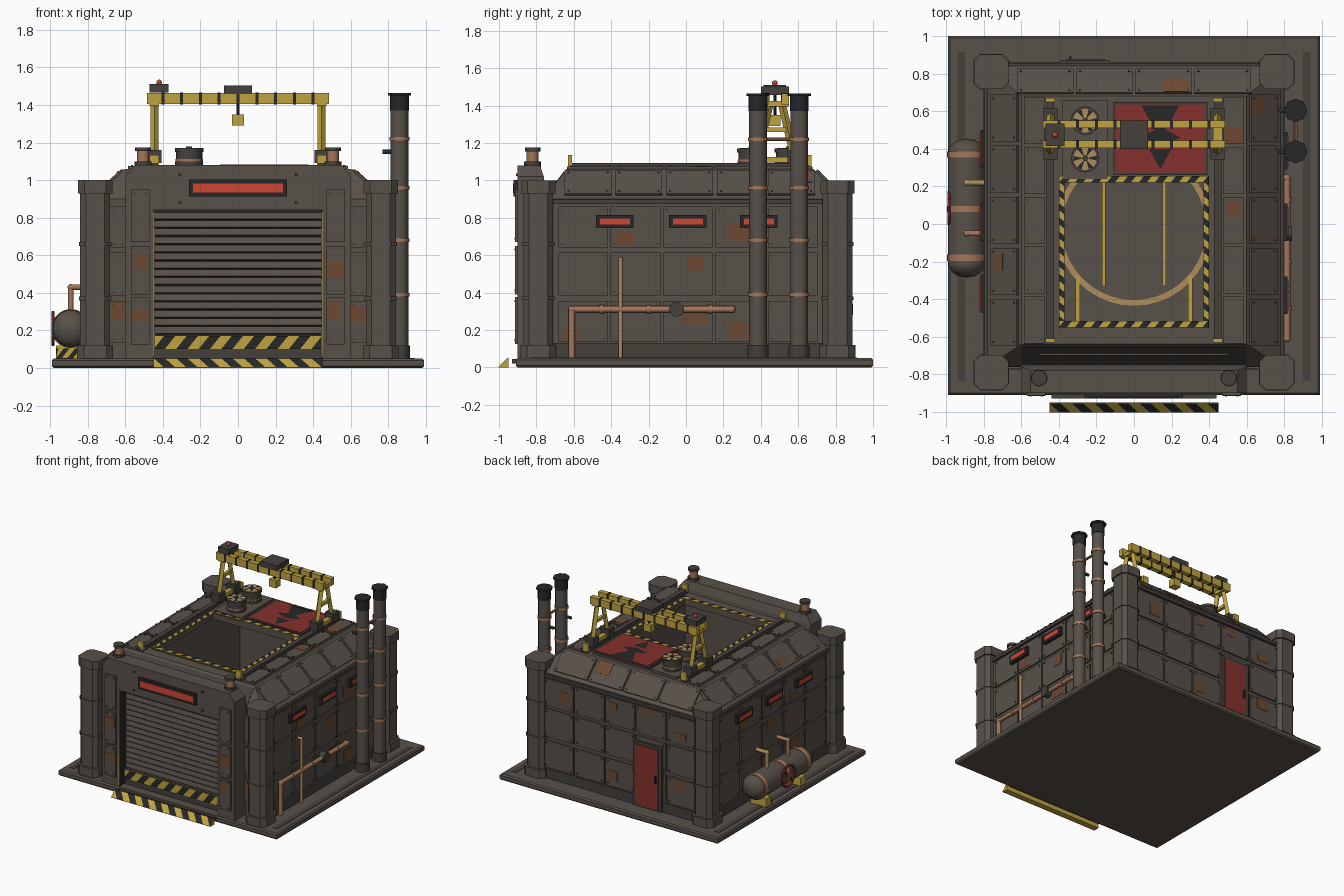
import bpy, bmesh, math, random
from mathutils import Matrix, Vector

random.seed(4)
cube = bpy.data.objects.get("Cube")
if cube:
    bpy.data.objects.remove(cube)


def material(name, *rgb):
    mat = bpy.data.materials.new(name)
    mat.use_nodes = True
    mat.diffuse_color = (*rgb, 1)
    mat.node_tree.nodes["Principled BSDF"].inputs["Base Color"].default_value = (*rgb, 1)
    return mat


WALL = material("warm grey steel", .098, .082, .068)
TRIM = material("dark grey steel", .058, .052, .046)
BLACK = material("black metal", .02, .02, .021)
YELLOW = material("hazard yellow", .52, .37, .05)
RUST = material("rust brown", .15, .068, .032)
COPPER = material("copper pipe", .38, .18, .1)
TAN = material("tan brass", .42, .27, .11)
RED = material("dark red paint", .24, .03, .025)
GLOW = material("bright red panel", .62, .06, .03)
COLOURS = [WALL, TRIM, BLACK, YELLOW, RUST, COPPER, TAN, RED, GLOW]
X, Y, Z = Vector((1, 0, 0)), Vector((0, 1, 0)), Vector((0, 0, 1))


def frame(origin, u, v):
    """Local axes on a surface: u along, v up, third axis outward."""
    u, v = Vector(u).normalized(), Vector(v).normalized()
    m = Matrix((u, v, u.cross(v))).transposed().to_4x4()
    return Matrix.Translation(origin) @ m


class Part:
    def __init__(self, name):
        self.name, self.bm = name, bmesh.new()

    def paint(self, verts, mat):
        for f in {f for v in verts for f in v.link_faces}:
            f.material_index = COLOURS.index(mat)

    def box(self, c, size, mat, at=Matrix()):
        m = at @ Matrix.Translation(c) @ Matrix.Diagonal((*size, 1))
        self.paint(bmesh.ops.create_cube(self.bm, size=1, matrix=m)["verts"], mat)

    def span(self, x, y, z, mat):
        lo, hi = Vector((x[0], y[0], z[0])), Vector((x[1], y[1], z[1]))
        self.box((lo + hi) / 2, hi - lo, mat)

    def rod(self, p, q, r, mat, n=12, r2=None):
        p, q = Vector(p), Vector(q)
        m = Matrix.Translation((p + q) / 2) @ (q - p).to_track_quat("Z", "Y").to_matrix().to_4x4()
        self.paint(bmesh.ops.create_cone(self.bm, cap_ends=True, segments=n, radius1=r,
                   radius2=r if r2 is None else r2, depth=(q - p).length, matrix=m)["verts"], mat)

    def ball(self, c, size, mat):
        m = Matrix.Translation(c) @ Matrix.Diagonal((*size, 1))
        self.paint(bmesh.ops.create_uvsphere(self.bm, u_segments=14, v_segments=8, radius=1, matrix=m)["verts"], mat)

    def poly(self, pts, mat, at=Matrix()):
        f = self.bm.faces.new([self.bm.verts.new(at @ Vector(p)) for p in pts])
        f.material_index = COLOURS.index(mat)

    def loft(self, rings, mat):
        rows = [[self.bm.verts.new(p) for p in ring] for ring in rings]
        n = len(rows[0])
        for a, b in zip(rows, rows[1:]):
            for i in range(n):
                self.bm.faces.new((a[i], a[(i + 1) % n], b[(i + 1) % n], b[i]))
        self.bm.faces.new(rows[0][::-1])
        self.bm.faces.new(rows[-1])
        self.paint(sum(rows, []), mat)

    def stripes(self, at, length, width, pitch, lean=1):
        """Yellow plate with slanted black bands, from the frame's corner."""
        self.box((length / 2, width / 2, 0), (length, width, .006), YELLOW, at)
        for i in range(-1, math.ceil(length / pitch)):
            lo, hi = i * pitch, (i + .5) * pitch
            shift = width * .8
            a, b = (0, shift) if lean > 0 else (shift, 0)
            cut = lambda s: min(max(s, 0), length)
            if cut(hi + shift) - cut(lo) > .01 and cut(hi + a) + cut(hi + b) - cut(lo + a) - cut(lo + b) > .005:
                pts = [(lo + a, 0), (hi + a, 0), (hi + b, width), (lo + b, width)]
                pts = [(cut(s), t, .005) for s, t in pts]
                if pts[0] == pts[1]:
                    pts = pts[1:]
                elif pts[2] == pts[3]:
                    pts = pts[:3]
                self.poly(pts, BLACK, at)

    def panel(self, at, u, v, w, h, rust=.4):
        """Bolted armour plate, sometimes with a rust patch."""
        self.box((u, v, .004), (w, h, .018), WALL, at)
        for i in (-1, 1):
            for j in (-1, 1):
                self.box((u + i * (w / 2 - .02), v + j * (h / 2 - .02), .014), (.011, .011, .008), TRIM, at)
        if random.random() < rust:
            a, b = min(w, random.uniform(.07, .14)), min(h, random.uniform(.05, .1))
            s, t = random.uniform(-.5, .5) * (w - a), random.uniform(-.5, .5) * (h - b)
            self.box((u + s, v + t, .0135), (a, b, .004), RUST, at)

    def done(self, smooth=False):
        bmesh.ops.recalc_face_normals(self.bm, faces=self.bm.faces)
        mesh = bpy.data.meshes.new(self.name)
        self.bm.to_mesh(mesh)
        self.bm.free()
        for mat in COLOURS:
            mesh.materials.append(mat)
        if smooth:
            mesh.shade_smooth()
            mesh.set_sharp_from_angle(angle=math.radians(40))
        bpy.context.collection.objects.link(bpy.data.objects.new(self.name, mesh))


def rect(x, y0, y1, z):
    return [(-x, y0, z), (x, y0, z), (x, y1, z), (-x, y1, z)]


# Ground slab with entry ramp
p = Part("base_slab")
p.loft([rect(.98, -.9, .99, 0), rect(.99, -.91, 1, .01), rect(.99, -.91, 1, .04), rect(.98, -.9, .99, .05)], WALL)
for s in (-1, 1):
    p.box((s * .92, .04, .051), (.04, 1.75, .004), TRIM)
p.span((-.44, .44), (-.93, -.9), (.02, .045), TRIM)
p.loft([[(x, -1, 0), (x, -.95, 0), (x, -.95, .05)] for x in (-.45, .45)], YELLOW)
p.stripes(frame((-.45, -1, .001), X, (0, 1, 1)), .9, .068, .12, -1)
p.done()

# Hollow main hall with sloped eaves and a roof opening
p = Part("main_hall")
p.loft([rect(.78, -.76, .84, .05), rect(.78, -.76, .84, .9), rect(.6, -.64, .68, 1.06),
        rect(.4, -.55, .25, 1.06), rect(.4, -.55, .25, 1), rect(.5, -.7, .74, 1), rect(.5, -.7, .74, .07)], WALL)
for s in (-1, 1):
    p.box((s * .785, .04, .09), (.03, 1.6, .08), TRIM)
    p.box((s * .785, .04, .885), (.025, 1.6, .025), TRIM)
p.box((0, .845, .09), (1.5, .03, .08), TRIM)
p.box((0, .845, .885), (1.5, .025, .025), TRIM)
p.box((0, .1, -.002), (1.2, .16, .01), TRIM, frame((0, -.76, .9), X, (0, .12, .16)))
p.done()

# Armour plates on walls and eaves
p = Part("wall_panels")
ROWS = [(.245, .22), (.5, .23), (.75, .22)]
walls = [frame((.78, .01, 0), Y, Z), frame((-.78, .01, 0), -Y, Z), frame((0, .84, 0), -X, Z)]
for wall in walls:
    for col in range(-2, 3):
        for v, h in ROWS:
            p.panel(wall, col * .28, v, .265, h)
for s in (-1, 1):
    eave = frame((s * .78, .02, .9), s * Y, (-s * .18, 0, .16))
    for col in range(-2, 3):
        p.panel(eave, col * .272, .125, .25, .19)
    for v, h in ROWS:
        p.panel(frame((0, -.76, 0), X, Z), s * .64, v, .09, h)
for col in range(4):
    p.panel(frame((0, .84, .9), -X, (0, -.16, .16)), (col - 1.5) * .315, .12, .3, .18)
p.done()

# Corner towers
p = Part("corner_towers")


def octagon(cx, cy, half, z):
    k = half * .62
    pts = [(half, -k), (half, k), (k, half), (-k, half), (-half, k), (-half, -k), (-k, -half), (k, -half)]
    return [(cx + a, cy + b, z) for a, b in pts]


for cx in (-.76, .76):
    for cy in (-.79, .81):
        for half, z0, z1 in ((.096, .05, .12), (.08, .12, .93), (.086, .36, .38), (.086, .65, .67), (.092, .93, 1)):
            p.loft([octagon(cx, cy, half, z0), octagon(cx, cy, half, z1)], WALL)
p.done()

# Gatehouse with roller shutter
p = Part("gatehouse")
front = frame((0, -.9, 0), X, Z)
for s in (-1, 1):
    p.span(sorted((s * .45, s * .6)), (-.9, -.74), (.05, .86), WALL)
    for v, h in ((.25, .25), (.52, .26), (.81, .28)):
        p.panel(front, s * .52, v, .1, h, .3)
    p.stripes(frame((s * .448, -.9 if s < 0 else -.82, .06), -s * Y, Z), .08, .77, .9)
    for z in (.14, .42, .7):
        p.box((s * .446, -.86, z), (.006, .075, .09), BLACK)
p.loft([rect(.6, -.9, -.74, .84), rect(.6, -.9, -.76, 1.02), rect(.55, -.9, -.78, 1.08)], WALL)
for u in (-.31, .31):
    for v in (.88, 1.03):
        p.box((u, v, .003), (.014, .014, .012), TRIM, front)
p.box((0, .958, .008), (.52, .09, .03), BLACK, front)
p.box((0, .958, .022), (.48, .05, .008), GLOW, front)
p.done()

p = Part("roller_shutter")
p.span((-.45, .45), (-.8, -.76), (.05, .84), BLACK)
tilt = Matrix.Rotation(math.radians(-14), 4, "X")
for i in range(15):
    p.box((0, 0, 0), (.9, .02, .036), WALL, Matrix.Translation((0, -.808, .2 + i * .0435)) @ tilt)
p.span((-.45, .45), (-.83, -.79), (.05, .175), TRIM)
p.stripes(frame((-.45, -.834, .1), X, Z), .9, .07, .12)
p.done()

p = Part("gate_beacons")
for s in (-1, 1):
    for r, z0, z1, mat in ((.045, 1.06, 1.1, TRIM), (.032, 1.1, 1.16, COPPER), (.042, 1.155, 1.175, TRIM)):
        p.rod((s * .505, -.82, z0), (s * .505, -.82, z1), r, mat)
p.done(True)

# Roof deck: side plates, rails, hazard border around the opening
p = Part("roof_deck")
deck = frame((0, 0, 1.062), X, Y)
for s in (-1, 1):
    for row in range(5):
        p.panel(deck, s * .53, -.51 + row * .265, .11, .25, .15)
    p.box((s * .445, .02, 1.075), (.04, 1.3, .035), TRIM)
    for y in (-.62, .66):
        p.box((s * .445, y, 1.105), (.05, .02, .06), YELLOW)
    p.stripes(frame((s * .385 + .015, -.55, 1.068), Y, -X), .8, .03, .075)
for y in (-.55, .22):
    p.stripes(frame((-.4, y, 1.07), X, Y), .8, .035, .085)
p.box((-.26, .45, 1.065), (.24, .42, .03), WALL)
p.box((.14, .455, 1.07), (.5, .39, .02), TRIM)
p.box((.14, .455, 1.081), (.47, .36, .006), RED)
for pts in ([(.04, .63), (.24, .63), (.17, .5), (.11, .5)], [(.03, .46), (.11, .5), (.17, .5), (.25, .46), (.14, .42)],
            [(.08, .4), (.2, .4), (.14, .29)]):
    p.poly([(a, b, 1.087) for a, b in pts], BLACK)
p.done()

p = Part("roof_fans")
for y in (.35, .55):
    for r, z0, z1, mat in ((.075, 1.07, 1.1, TRIM), (.07, 1.1, 1.15, TRIM), (.073, 1.1, 1.112, COPPER),
                           (.076, 1.15, 1.17, TRIM), (.064, 1.165, 1.172, TAN)):
        p.rod((-.26, y, z0), (-.26, y, z1), r, mat, 16)
    for i in range(6):
        spin = Matrix.Translation((-.26, y, 1.175)) @ Matrix.Rotation(i * math.pi / 3, 4, "Z")
        p.poly([(.01, 0, 0), (.062, -.012, 0), (.062, .014, 0)], BLACK, spin)
    p.rod((-.26, y, 1.17), (-.26, y, 1.18), .016, TRIM, 8)
p.done(True)

# Painted landing marks on the hall floor
p = Part("floor_markings")
STEPS = 40
for i in range(STEPS):
    a, b = (math.tau * k / STEPS for k in (i, i + 1))
    p.poly([(r * math.cos(t), r * math.sin(t) - .02, .075) for r, t in ((.385, a), (.415, a), (.415, b), (.385, b))], TAN)
for s in (-1, 1):
    p.box((s * .16, -.05, .076), (.018, .56, .006), YELLOW)
    p.box((s * .3, -.43, .078), (.024, .3, .006), YELLOW)
p.done()

# Gantry crane
p = Part("gantry_crane")
for y in (.425, .53):
    p.box((0, y, 1.435), (.97, .04, .06), YELLOW)
    for i in range(9):
        p.box((-.4 + i * .1, y, 1.435), (.016, .044, .064), BLACK)
for s in (-1, 1):
    for y, foot in ((.45, .38), (.51, .58)):
        p.rod((s * .445, y, 1.42), (s * .445, foot, 1.12), .021, YELLOW, 4)
        p.box((s * .445, foot, 1.125), (.075, .075, .07), TRIM)
    p.box((s * .445, .48, 1.11), (.04, .24, .03), YELLOW)
    p.box((s * .445, .48, 1.27), (.025, .12, .025), YELLOW)
    p.box((s * .445, .48, 1.41), (.05, .14, .03), YELLOW)
p.box((0, .475, 1.48), (.15, .15, .045), TRIM)
p.rod((0, .475, 1.34), (0, .475, 1.47), .008, BLACK, 6)
p.box((0, .475, 1.32), (.065, .06, .06), YELLOW)
p.box((-.42, .475, 1.488), (.1, .12, .045), TRIM)
p.ball((-.42, .475, 1.52), (.015, .015, .015), GLOW)
p.done()

# Twin exhaust stacks
p = Part("exhaust_stacks")
for y in (.385, .605):
    p.rod((.86, y, .05), (.86, y, 1.38), .047, WALL)
    p.rod((.86, y, .05), (.86, y, .12), .056, TRIM)
    p.rod((.86, y, 1.37), (.86, y, 1.45), .05, BLACK)
    p.rod((.86, y, 1.45), (.86, y, 1.465), .062, BLACK, 8)
    for z in (.39, .68, .96, 1.22):
        p.rod((.86, y, z - .01), (.86, y, z + .01), .053, COPPER)
    p.rod((.77, y, 1.15), (.84, y, 1.15), .012, TRIM, 8)
    p.rod((.76, y, .68), (.86, y, .68), .015, TRIM, 8)
p.rod((.86, .385, 1.22), (.86, .605, 1.22), .01, COPPER, 8)
p.done(True)


def pipe(part, pts, r, mat):
    for a, b in zip(pts, pts[1:]):
        part.rod(a, b, r, mat)
    for c in pts[1:-1]:
        part.ball(c, (r * 1.15,) * 3, mat)


# Pipework on the stack side
p = Part("wall_pipes")
pipe(p, [(.815, -.61, .05), (.815, -.61, .31), (.815, .245, .31), (.77, .245, .31)], .017, COPPER)
pipe(p, [(.82, -.35, .05), (.82, -.35, .575), (.77, -.35, .575)], .011, TAN)
p.rod((.79, -.05, .31), (.84, -.05, .31), .04, TRIM)
for y in (-.45, -.2, .13):
    p.rod((.815, y - .012, .31), (.815, y + .012, .31), .023, COPPER)
p.done(True)

# Horizontal storage tank with valve wheel
p = Part("storage_tank")
p.rod((-.89, -.21, .21), (-.89, .38, .21), .1, WALL, 20)
for y in (-.21, .38):
    p.ball((-.89, y, .21), (.099, .075, .099), WALL)
for y in (-.18, .08, .37):
    p.rod((-.89, y - .017, .21), (-.89, y + .017, .21), .104, COPPER, 20)
for y in (-.13, .32):
    p.box((-.9, y, .085), (.14, .06, .07), YELLOW)
    p.stripes(frame((-.97, y - .034, .05), X, Z), .14, .055, .06)
for y in (-.05, .22):
    pipe(p, [(-.89, y, .29), (-.89, y, .43), (-.77, y, .43)], .015, COPPER if y < 0 else TAN)
for i in range(12):
    a, b = (Vector((-.985, .085 + .085 * math.cos(t), .21 + .085 * math.sin(t)))
            for t in (math.tau * i / 12, math.tau * (i + 1) / 12))
    p.rod(a, b, .01, RED, 6)
for s in (-1, 1):
    p.rod((-.985, .025, .21 - s * .06), (-.985, .145, .21 + s * .06), .009, RED, 6)
p.done(True)

# Slit windows on both sides, and the rear door
p = Part("slit_windows")
for wall in walls[:2]:
    for u in (-.39, 0, .38):
        p.box((u, .78, .018), (.2, .07, .04), BLACK, wall)
        p.box((u, .78, .038), (.16, .034, .006), GLOW, wall)
p.done()

p = Part("rear_door")
p.box((.26, .315, .015), (.26, .53, .035), TRIM, walls[2])
p.box((.26, .31, .034), (.205, .49, .009), RED, walls[2])
p.box((.34, .31, .042), (.014, .06, .02), BLACK, walls[2])
p.done()
